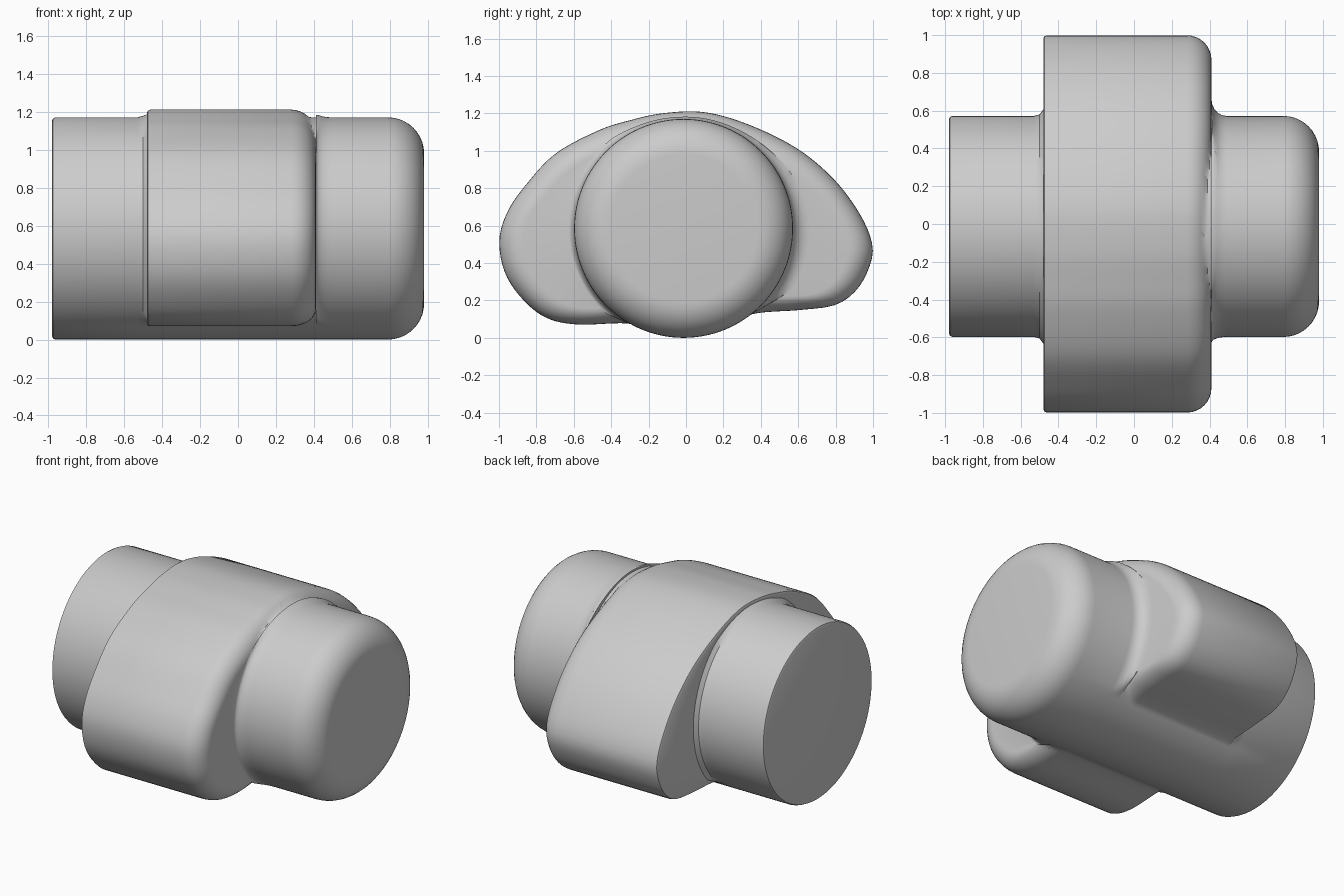
import bpy, bmesh, math
from mathutils import Vector

if "Cube" in bpy.data.objects:
    bpy.data.objects.remove(bpy.data.objects["Cube"])

N = 160                       # points around each ring
CY, CZ, RC = -0.013, 0.592, 0.585   # barrel axis and radius

# Outline of the wide collar in the y-z plane
OUTLINE = [(0.1, 1.213), (-0.12, 1.208), (-0.3, 1.17), (-0.47, 1.115), (-0.7, 0.99), (-0.86, 0.82),
           (-0.955, 0.68), (-0.998, 0.53), (-0.97, 0.36), (-0.88, 0.22), (-0.75, 0.115),
           (-0.58, 0.078), (-0.33, 0.085), (-0.1, 0.06), (0.15, 0.06), (0.36, 0.135), (0.6, 0.155), (0.79, 0.18),
           (0.9, 0.25), (0.97, 0.36), (0.998, 0.49), (0.94, 0.65), (0.8, 0.845),
           (0.6, 1.015), (0.34, 1.145)]


def smooth_polar(points, steps=8):
    """Closed smooth curve as sorted (angle, radius) pairs about the barrel axis."""
    p = [Vector(q) for q in points]
    out = []
    for i in range(len(p)):
        a, b, c, d = (p[(i + k - 1) % len(p)] for k in range(4))
        for s in range(steps):
            t = s / steps
            q = 0.5 * (2 * b + (c - a) * t + (2 * a - 5 * b + 4 * c - d) * t * t
                       + (3 * b - a - 3 * c + d) * t ** 3)
            y, z = q.x - CY, q.y - CZ
            out.append((math.atan2(z, y) % math.tau, math.hypot(y, z)))
    out.sort()
    first, last = out[0], out[-1]
    return [(last[0] - math.tau, last[1])] + out + [(first[0] + math.tau, first[1])]


POLAR = smooth_polar(OUTLINE)


def collar_radius(angle):
    for (a0, r0), (a1, r1) in zip(POLAR, POLAR[1:]):
        if a0 <= angle <= a1:
            return r0 + (r1 - r0) * (angle - a0) / max(a1 - a0, 1e-9)
    return RC


ANGLES = [i * math.tau / N for i in range(N)]
COLLAR = [collar_radius(a) for a in ANGLES]
rings = []                    # (x, list of radii)


def barrel(x, inset=0.0):
    rings.append((x, [RC - inset] * N))


def collar(x, inset):
    rings.append((x, [max(RC, r - inset) for r in COLLAR]))


def fillet(x, side, size_at, t):
    """Concave blend between collar face and barrel; t runs 0 at face to 1 at barrel."""
    row = []
    for a, r in zip(ANGLES, COLLAR):
        row.append(RC + min(size_at(a) * (1 - math.sin(t * math.pi / 2)), max(0, r - RC) * 0.3))
    rings.append((x + side * 0.08 * (1 - math.cos(t * math.pi / 2)), row))


# Left barrel end with a crisp small edge
barrel(-0.98, 0.02)
barrel(-0.975, 0.006)
barrel(-0.962)
barrel(-0.53)
# Collar: nearly square left side
rings.append((-0.5, [RC + min(0.008, max(0, r - RC) * 0.3) for r in COLLAR]))
rings.append((-0.48, [RC + min(0.035, max(0, r - RC) * 0.4) for r in COLLAR]))
collar(-0.48, 0.018)
collar(-0.475, 0.006)
collar(-0.462, 0.0)
# Collar: broad rounded right side
R = 0.13
for k in range(9):
    a = k / 8 * math.pi / 2
    collar(0.41 - R + R * math.sin(a), R * (1 - math.cos(a)))
for k in range(6):
    fillet(0.41, 1, lambda a: 0.03 + 0.06 * max(0, math.cos(a)), k / 5)
# Right barrel end with a large round edge
R = 0.19
for k in range(11):
    a = k / 10 * math.pi / 2
    barrel(0.98 - R + R * math.sin(a), R * (1 - math.cos(a)))

bm = bmesh.new()
loops = [[bm.verts.new((x, CY + r * math.cos(a), CZ + r * math.sin(a)))
          for a, r in zip(ANGLES, row)] for x, row in rings]
for lo, hi in zip(loops, loops[1:]):
    for i in range(N):
        j = (i + 1) % N
        bm.faces.new((lo[i], lo[j], hi[j], hi[i]))
bm.faces.new(loops[0])
bm.faces.new(loops[-1])
bmesh.ops.remove_doubles(bm, verts=bm.verts, dist=1e-5)
bmesh.ops.recalc_face_normals(bm, faces=bm.faces)
low = min(v.co.z for v in bm.verts)
bmesh.ops.translate(bm, verts=bm.verts, vec=(0, 0, -low))
mesh = bpy.data.meshes.new("collared_barrel")
bm.to_mesh(mesh)
bm.free()

grey = bpy.data.materials.new("light_grey")
grey.diffuse_color = (0.6, 0.6, 0.6, 1)
grey.use_nodes = True
grey.node_tree.nodes["Principled BSDF"].inputs["Base Color"].default_value = grey.diffuse_color
mesh.materials.append(grey)
body = bpy.data.objects.new("collared_barrel", mesh)
bpy.context.collection.objects.link(body)
bpy.context.view_layer.objects.active = body
body.select_set(True)
bpy.ops.object.shade_smooth_by_angle(angle=math.radians(35))
